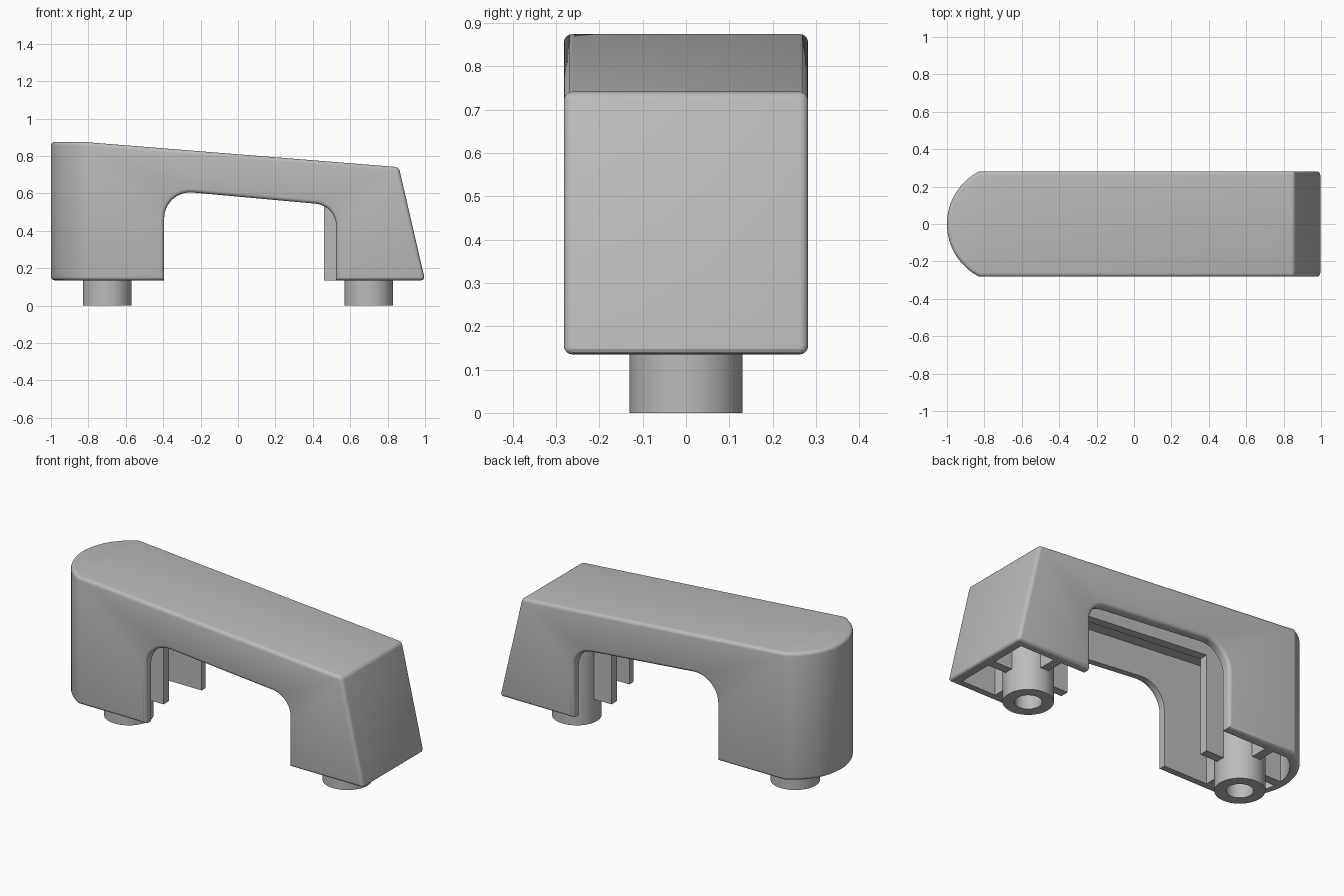
import bpy, bmesh, math
from mathutils import Vector, Matrix

cube = bpy.data.objects.get("Cube")
if cube:
    bpy.data.objects.remove(cube, do_unlink=True)

grey = bpy.data.materials.new("plain grey")
grey.use_nodes = True
colour = (0.5, 0.5, 0.5, 1)
grey.diffuse_color = colour
grey.node_tree.nodes["Principled BSDF"].inputs["Base Color"].default_value = colour


def finish(name, bm):
    bmesh.ops.recalc_face_normals(bm, faces=bm.faces)
    mesh = bpy.data.meshes.new(name)
    bm.to_mesh(mesh)
    bm.free()
    obj = bpy.data.objects.new(name, mesh)
    bpy.context.collection.objects.link(obj)
    mesh.materials.append(grey)
    return obj


def prism(name, points, low, high, axis="Y"):
    """Extrude an outline: xz outline along Y, or xy outline along Z."""
    bm = bmesh.new()
    if axis == "Y":
        verts = [bm.verts.new((a, low, b)) for a, b in points]
        step = Vector((0, high - low, 0))
    else:
        verts = [bm.verts.new((a, b, low)) for a, b in points]
        step = Vector((0, 0, high - low))
    face = bm.faces.new(verts)
    ext = bmesh.ops.extrude_face_region(bm, geom=[face])
    bmesh.ops.translate(bm, vec=step, verts=[v for v in ext["geom"] if isinstance(v, bmesh.types.BMVert)])
    return finish(name, bm)


def boolean(obj, cutter, operation):
    """Combine two solids and discard the helper."""
    mod = obj.modifiers.new(operation, "BOOLEAN")
    mod.operation, mod.object, mod.solver = operation, cutter, "EXACT"
    bpy.context.view_layer.objects.active = obj
    bpy.ops.object.modifier_apply(modifier=mod.name)
    bpy.data.objects.remove(cutter, do_unlink=True)


def smooth(obj):
    bpy.ops.object.select_all(action="DESELECT")
    obj.select_set(True)
    bpy.context.view_layer.objects.active = obj
    bpy.ops.object.shade_smooth_by_angle(angle=math.radians(25))


def arc(cx, cz, r, start, end, steps=10):
    return [(cx + r * math.cos(math.radians(start + (end - start) * i / steps)),
             cz + r * math.sin(math.radians(start + (end - start) * i / steps)))
            for i in range(steps + 1)]


def plan(radius, half, end):
    """Footprint with one bowed end."""
    a = math.degrees(math.asin(half / radius))
    return arc(-0.684, 0, radius, 180 - a, 180 + a, 32) + [(end, -half), (end, half)]


# Outer body: side outline with arch, trimmed by the bowed footprint
base = 0.135
arch = arc(0.405, 0.425, 0.12, 0, 85) + arc(-0.255, 0.465, 0.14, 85, 180)
outline = [(-1.1, base), (-1.1, 0.875), (-0.83, 0.875), (0.86, 0.74), (1, base),
           (0.525, base)] + arch + [(-0.395, base)]
shell = prism("hollow_handle_shell", outline, -0.4, 0.4)
boolean(shell, prism("footprint", plan(0.316, 0.282, 1.2), -0.5, 1.5, "Z"), "INTERSECT")

# Soft outer edges
bm = bmesh.new()
bm.from_mesh(shell.data)
bmesh.ops.remove_doubles(bm, verts=bm.verts, dist=0.0005)
edges = []
for e in bm.edges:
    mid = (e.verts[0].co + e.verts[1].co) / 2
    inner_corner = abs(mid.x) < 0.6 and abs(mid.y) < 0.1 and mid.z < 0.2
    if len(e.link_faces) == 2 and e.calc_face_angle(0) > math.radians(30) and not inner_corner:
        edges.append(e)
bmesh.ops.bevel(bm, geom=edges, offset=0.02, segments=4, profile=0.5, affect="EDGES", clamp_overlap=True)
bm.to_mesh(shell.data)
bm.free()

# Cavity, open underneath
cavity = prism("cavity", [(-1.1, 0.05), (-1.1, 0.825), (-0.83, 0.825), (0.815, 0.692), (0.962, 0.05)], -0.4, 0.4)
boolean(cavity, prism("inner_footprint", plan(0.266, 0.232, 1.2), -0.5, 1.5, "Z"), "INTERSECT")
boolean(shell, cavity, "DIFFERENCE")
smooth(shell)

# Screw bosses with their side ribs
for side, x, top in (("right", -0.7, 0.83), ("left", 0.7, 0.72)):
    bm = bmesh.new()
    ring = [bm.verts.new(p) for p in ((0, 0, 0.5), (0.07, 0, 0.5), (0.07, 0, 0), (0.13, 0, 0), (0.13, 0, top))]
    wire = [bm.edges.new(pair) for pair in zip(ring, ring[1:])]
    bmesh.ops.spin(bm, geom=ring + wire, cent=(0, 0, 0), axis=(0, 0, 1), angle=math.tau, steps=40, use_duplicate=False)
    bmesh.ops.remove_doubles(bm, verts=bm.verts, dist=0.0005)
    bmesh.ops.translate(bm, vec=(x, 0, 0), verts=bm.verts)
    smooth(finish(side + "_screw_boss", bm))
    for label, low, high in (("front", -0.25, -0.11), ("back", 0.11, 0.25)):
        box = [(x - 0.025, base), (x + 0.025, base), (x + 0.025, top), (x - 0.025, top)]
        prism(f"{side}_{label}_rib", box, low, high)

# Centre ribs along the spine and to the end walls
prism("spine_rib", [(-0.59, base), (-0.46, base), (-0.46, 0.695), (0.46, 0.622), (0.46, base),
                    (0.59, base), (0.59, 0.73), (-0.59, 0.83)], -0.025, 0.025)
prism("right_end_rib", [(-0.965, base), (-0.81, base), (-0.81, 0.84), (-0.965, 0.84)], -0.025, 0.025)
prism("left_end_rib", [(0.81, base), (0.96, base), (0.83, 0.7), (0.81, 0.71)], -0.025, 0.025)
